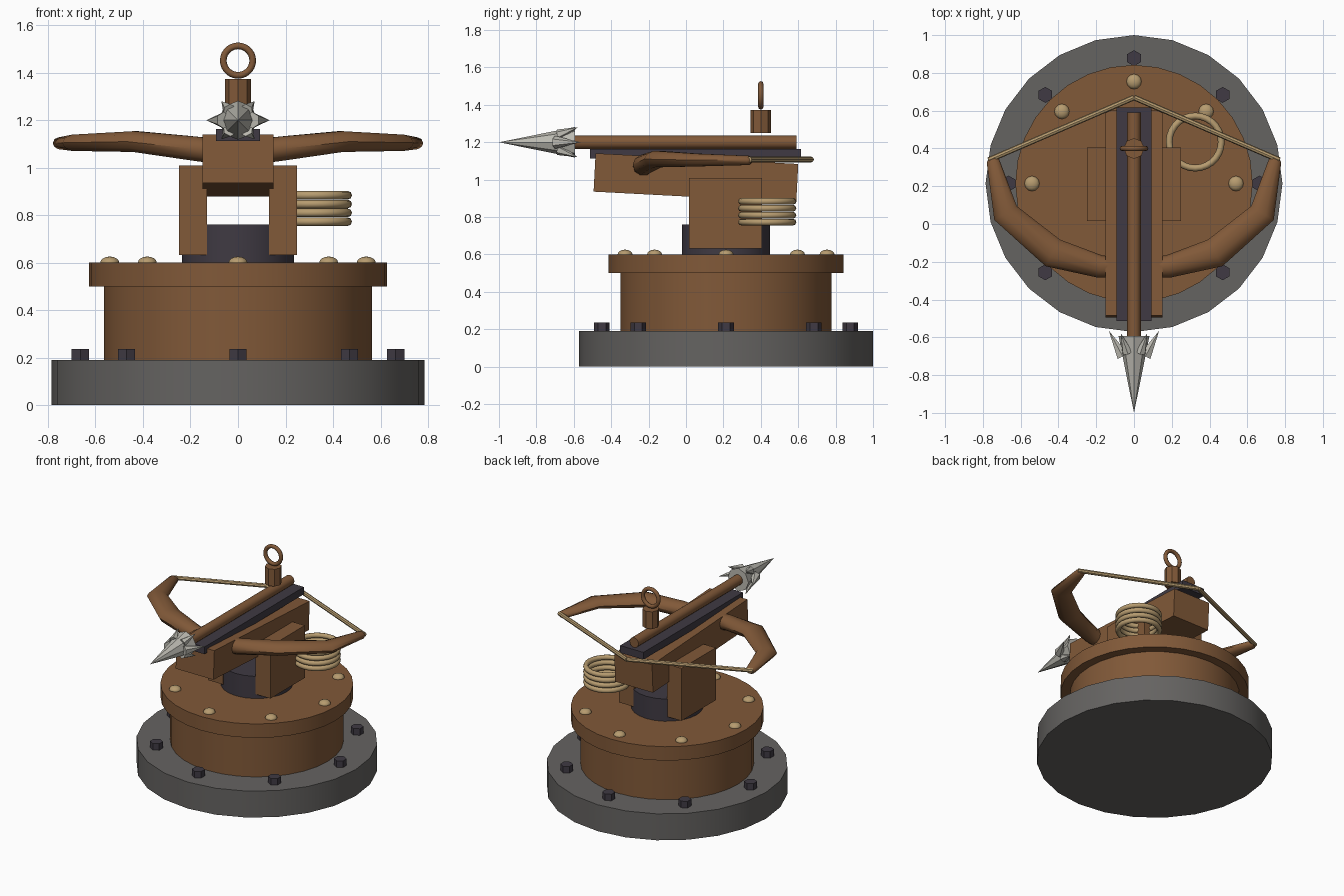
import bpy, math
from mathutils import Vector, Matrix

cube = bpy.data.objects.get("Cube")
if cube:
    bpy.data.objects.remove(cube, do_unlink=True)


def material(name, rgb):
    m = bpy.data.materials.new(name)
    m.use_nodes = True
    m.diffuse_color = (*rgb, 1)
    m.node_tree.nodes["Principled BSDF"].inputs["Base Color"].default_value = (*rgb, 1)
    return m


WOOD = material("brown wood", (0.22, 0.1, 0.04))
STONE = material("grey stone", (0.13, 0.125, 0.12))
IRON = material("dark iron", (0.05, 0.042, 0.056))
ROPE = material("tan rope", (0.47, 0.33, 0.16))
STEEL = material("pale steel", (0.5, 0.49, 0.44))
CY = 0.214  # turntable centre along y


def finish(name, mat, angle=40):
    o = bpy.context.object
    o.name = name
    o.data.materials.clear()
    o.data.materials.append(mat)
    bpy.ops.object.shade_smooth_by_angle(angle=math.radians(angle))
    return o


def disc(name, mat, r, z0, z1, x=0, y=CY, sides=24):
    bpy.ops.mesh.primitive_cylinder_add(vertices=sides, radius=r, depth=z1 - z0,
                                        location=(x, y, (z0 + z1) / 2))
    return finish(name, mat)


def box(name, mat, size, loc, tilt=0):
    bpy.ops.mesh.primitive_cube_add(size=1, location=loc, rotation=(math.radians(tilt), 0, 0))
    o = bpy.context.object
    o.scale = size
    bpy.ops.object.transform_apply(location=False, rotation=False)
    return finish(name, mat, 30)


def rod(name, mat, a, b, r1, r2, sides=12):
    a, b = Vector(a), Vector(b)
    bpy.ops.mesh.primitive_cone_add(vertices=sides, radius1=r1, radius2=r2, depth=(b - a).length)
    o = bpy.context.object
    o.rotation_euler = (b - a).to_track_quat('Z', 'Y').to_euler()
    o.location = (a + b) / 2
    return finish(name, mat)


def torus(name, mat, R, r, loc, rot=(0, 0, 0)):
    bpy.ops.mesh.primitive_torus_add(major_radius=R, minor_radius=r, major_segments=28,
                                     minor_segments=8, location=loc, rotation=rot)
    return finish(name, mat, 60)


# Turntable
disc("base_plate", STONE, 0.786, 0, 0.19)
disc("drum", WOOD, 0.565, 0.19, 0.5, sides=32)
disc("drum_flange", WOOD, 0.628, 0.5, 0.6, sides=32)
disc("pivot", IRON, 0.236, 0.6, 0.76)
for i in range(8):
    a = i * math.pi / 4
    c, s = math.cos(a), math.sin(a)
    disc("base_bolt", IRON, 0.042, 0.19, 0.237, 0.664 * c, CY + 0.664 * s, 6)
    bpy.ops.mesh.primitive_uv_sphere_add(segments=12, ring_count=8, radius=0.04,
                                         location=(0.54 * c, CY + 0.54 * s, 0.6))
    bpy.context.object.scale.z = 0.65
    finish("flange_rivet", ROPE, 60)

# Cradle, stock and rail
for s, side in ((1, "left"), (-1, "right")):
    box(side + "_cheek", WOOD, (0.117, 0.39, 0.377), (s * 0.189, 0.21, 0.821))
box("stock", WOOD, (0.3, 1.085, 0.205), (0, 0.053, 1.01), -3)
box("rail", IRON, (0.186, 1.13, 0.052), (0, 0.051, 1.138))

# Bolt with barbed head
rod("bolt_shaft", WOOD, (0, 0.59, 1.2), (0, -0.6, 1.2), 0.036, 0.036)
rod("bolt_head", STEEL, (0, -0.593, 1.2), (0, -1, 1.2), 0.082, 0, 8)
for s, side in ((1, "left"), (-1, "right")):
    rod(side + "_barb", STEEL, (s * 0.06, -0.7, 1.2), (s * 0.133, -0.565, 1.2), 0.035, 0, 6)
    for v in (1, -1):
        rod(side + "_small_barb", STEEL, (s * 0.035, -0.68, 1.2 + v * 0.04),
            (s * 0.07, -0.578, 1.2 + v * 0.08), 0.03, 0, 6)


# Bow limbs: elliptical rings lofted along a bent path
def limb(name, s):
    path = [(0.1, -0.23, 1.07, 0.055, 0.055), (0.18, -0.225, 1.08, 0.06, 0.054),
            (0.43, -0.153, 1.11, 0.08, 0.046), (0.68, 0.058, 1.105, 0.07, 0.036),
            (0.747, 0.335, 1.103, 0.034, 0.026), (0.752, 0.35, 1.103, 0.02, 0.015)]
    n = 10
    pts = [Vector(p[:2]) for p in path]
    verts, faces = [], []
    for i, (x, y, z, w, h) in enumerate(path):
        t = Vector((0, 0))
        if i:
            t += (pts[i] - pts[i - 1]).normalized()
        if i < len(path) - 1:
            t += (pts[i + 1] - pts[i]).normalized()
        t.normalize()
        for k in range(n):
            a = 2 * math.pi * k / n
            d = w * math.cos(a)
            verts.append((s * (x + t.y * d), y - t.x * d, z + h * math.sin(a)))
    for i in range(len(path) - 1):
        for k in range(n):
            j = (k + 1) % n
            f = [i * n + k, i * n + j, (i + 1) * n + j, (i + 1) * n + k]
            faces.append(f if s < 0 else f[::-1])
    first, last = list(range(n)), list(range(len(verts) - n, len(verts)))
    faces += [first[::-1], last] if s < 0 else [first, last[::-1]]
    me = bpy.data.meshes.new(name)
    me.from_pydata(verts, [], faces)
    o = bpy.data.objects.new(name, me)
    bpy.context.collection.objects.link(o)
    bpy.ops.object.select_all(action='DESELECT')
    o.select_set(True)
    bpy.context.view_layer.objects.active = o
    bpy.ops.object.mode_set(mode='EDIT')
    bpy.ops.mesh.select_all(action='SELECT')
    bpy.ops.mesh.normals_make_consistent(inside=False)
    bpy.ops.object.mode_set(mode='OBJECT')
    finish(name, WOOD, 45)


for s, side in ((1, "left"), (-1, "right")):
    limb(side + "_bow_limb", s)
    rod(side + "_bowstring", ROPE, (s * 0.77, 0.338, 1.108), (0, 0.67, 1.108), 0.015, 0.015, 8)

# Rope coil
for i in range(4):
    torus("rope_coil", ROPE, 0.138, 0.018, (0.324, 0.434, 0.773 + i * 0.037))

# Rear sight
disc("sight_post", WOOD, 0.055, 1.25, 1.373, 0, 0.4, 8)
torus("sight_ring", WOOD, 0.062, 0.014, (0, 0.4, 1.451), (math.pi / 2, 0, 0))
